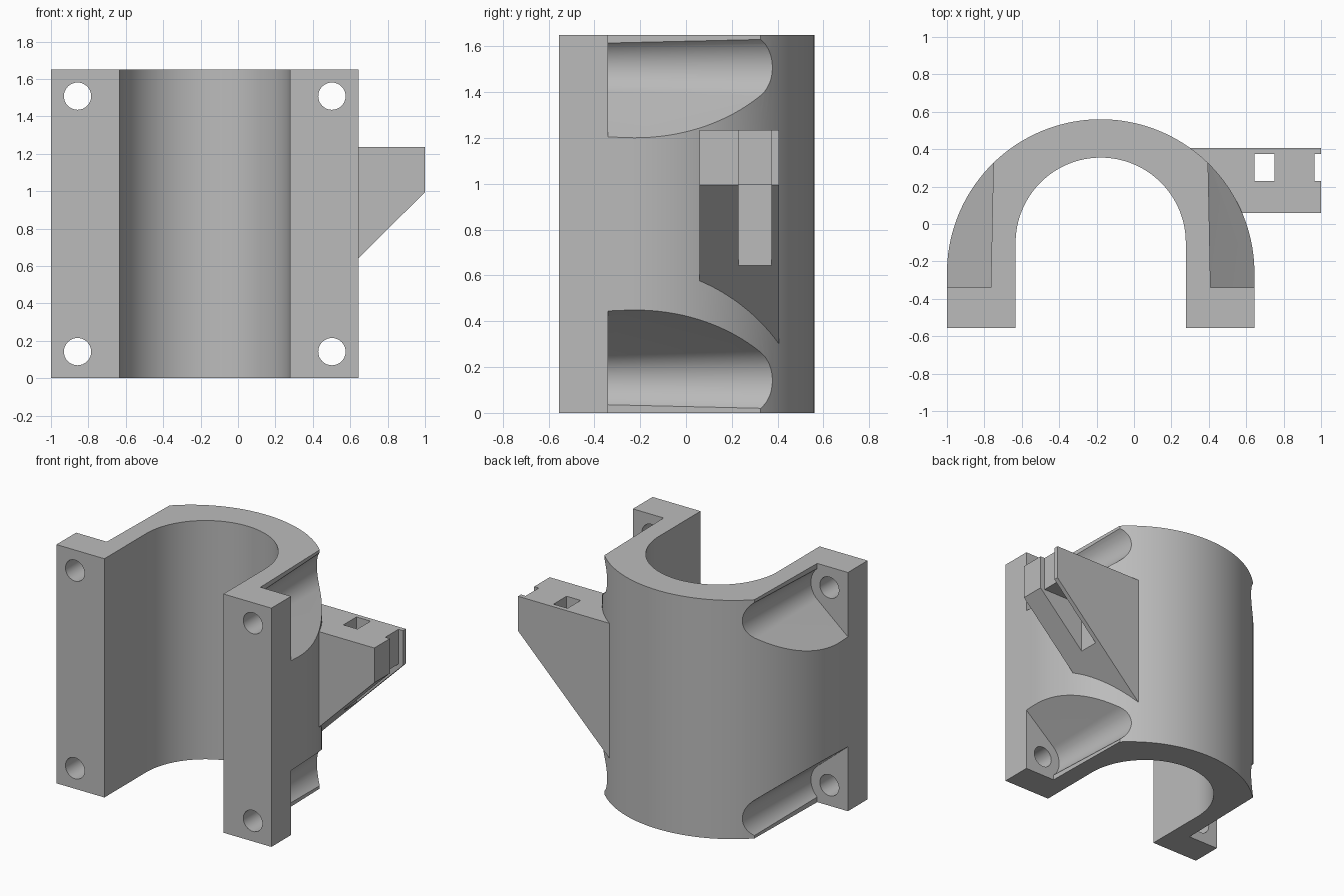
import bpy
import bmesh
from math import sin, cos, radians
from mathutils import Vector

if "Cube" in bpy.data.objects:
    bpy.data.objects.remove(bpy.data.objects["Cube"])

# Main sizes
CX = -0.178            # middle of the saddle
HEIGHT = 1.65
FRONT = -0.555
FLANGE_BACK = -0.34
HOLE_DX, HOLE_DZ = 0.68, 0.683   # screw offsets from the saddle middle

grey = bpy.data.materials.new("plain_grey")
grey.use_nodes = True
grey.diffuse_color = (0.5, 0.5, 0.5, 1)
grey.node_tree.nodes["Principled BSDF"].inputs["Base Color"].default_value = (0.5, 0.5, 0.5, 1)


def loft(name, ring_a, ring_b):
    """Closed solid between two matching rings of 3D points."""
    bm = bmesh.new()
    a = [bm.verts.new(p) for p in ring_a]
    b = [bm.verts.new(p) for p in ring_b]
    bm.faces.new(a)
    bm.faces.new(b)
    for i in range(len(a)):
        j = (i + 1) % len(a)
        bm.faces.new((a[i], a[j], b[j], b[i]))
    bmesh.ops.recalc_face_normals(bm, faces=bm.faces)
    mesh = bpy.data.meshes.new(name)
    bm.to_mesh(mesh)
    bm.free()
    mesh.materials.append(grey)
    obj = bpy.data.objects.new(name, mesh)
    bpy.context.collection.objects.link(obj)
    return obj


def box(name, lo, hi):
    ring = [(lo[0], lo[1]), (hi[0], lo[1]), (hi[0], hi[1]), (lo[0], hi[1])]
    return loft(name, [(x, y, lo[2]) for x, y in ring], [(x, y, hi[2]) for x, y in ring])


def arc(cx, cy, r, start, end, steps):
    angles = [radians(start + (end - start) * i / steps) for i in range(steps + 1)]
    return [(cx + r * cos(a), cy + r * sin(a)) for a in angles]


def combine(target, other, operation):
    mod = target.modifiers.new("join", 'BOOLEAN')
    mod.operation = operation
    mod.solver = 'EXACT'
    mod.object = other
    bpy.ops.object.select_all(action='DESELECT')
    bpy.context.view_layer.objects.active = target
    target.select_set(True)
    bpy.ops.object.modifier_apply(modifier=mod.name)
    bpy.data.objects.remove(other)


# Saddle: round outer wall and bore, both running straight to the front
R_OUT, R_IN = 0.822, 0.455
outline = [(CX + R_OUT, FRONT)] + arc(CX, -0.262, R_OUT, 0, 180, 72) + [(CX - R_OUT, FRONT)]
outline += [(CX - R_IN, FRONT)] + arc(CX, -0.10, R_IN, 180, 0, 64) + [(CX + R_IN, FRONT)]
saddle = loft("clamp_saddle", [(x, y, 0) for x, y in outline],
              [(x, y, HEIGHT) for x, y in outline])


# Screw pockets: tapered round seat with a sloping floor, open to the side and end
def pocket_ring(y, sx, sz):
    r = 0.141 + (y - FLANGE_BACK) * 0.031
    pts = arc(HOLE_DX, HOLE_DZ, r, 131, 230, 20)
    x, z = pts[-1]
    reach = 1.2
    pts += [(reach, z - (reach - x) * 0.839), (reach, 1.0), (pts[0][0], 1.0)]
    return [(CX + sx * px, y, HEIGHT / 2 + sz * pz) for px, pz in pts]


for sx in (-1, 1):
    for sz in (-1, 1):
        combine(saddle, loft("pocket_cutter", pocket_ring(FLANGE_BACK, sx, sz),
                             pocket_ring(0.75, sx, sz)), 'DIFFERENCE')
        hole = arc(CX + sx * HOLE_DX, HEIGHT / 2 + sz * HOLE_DZ, 0.073, 0, 348.75, 31)
        combine(saddle, loft("hole_cutter", [(x, -0.7, z) for x, z in hole],
                             [(x, -0.2, z) for x, z in hole]), 'DIFFERENCE')

# Side bracket with a sloping underside
Y0, Y1, TOP = 0.06, 0.405, 1.235
side = [(0.29, 0.29), (1.0, 0.995), (1.0, TOP), (0.29, TOP)]
bracket = loft("side_bracket", [(x, Y0, z) for x, z in side], [(x, Y1, z) for x, z in side])

# Strap channel: slot under the bar, hole beside it and notch at the end
for lo, hi in (((0.645, 0.0), (1.1, 0.995)),
               ((0.645, 0.9), (0.752, 1.4)),
               ((0.965, 0.9), (1.1, 1.4))):
    combine(bracket, box("strap_cutter", (lo[0], 0.23, lo[1]), (hi[0], 0.373, hi[1])),
            'DIFFERENCE')

combine(saddle, bracket, 'UNION')

bpy.ops.object.select_all(action='DESELECT')
bpy.context.view_layer.objects.active = saddle
saddle.select_set(True)
bpy.ops.object.shade_smooth_by_angle(angle=radians(25))
